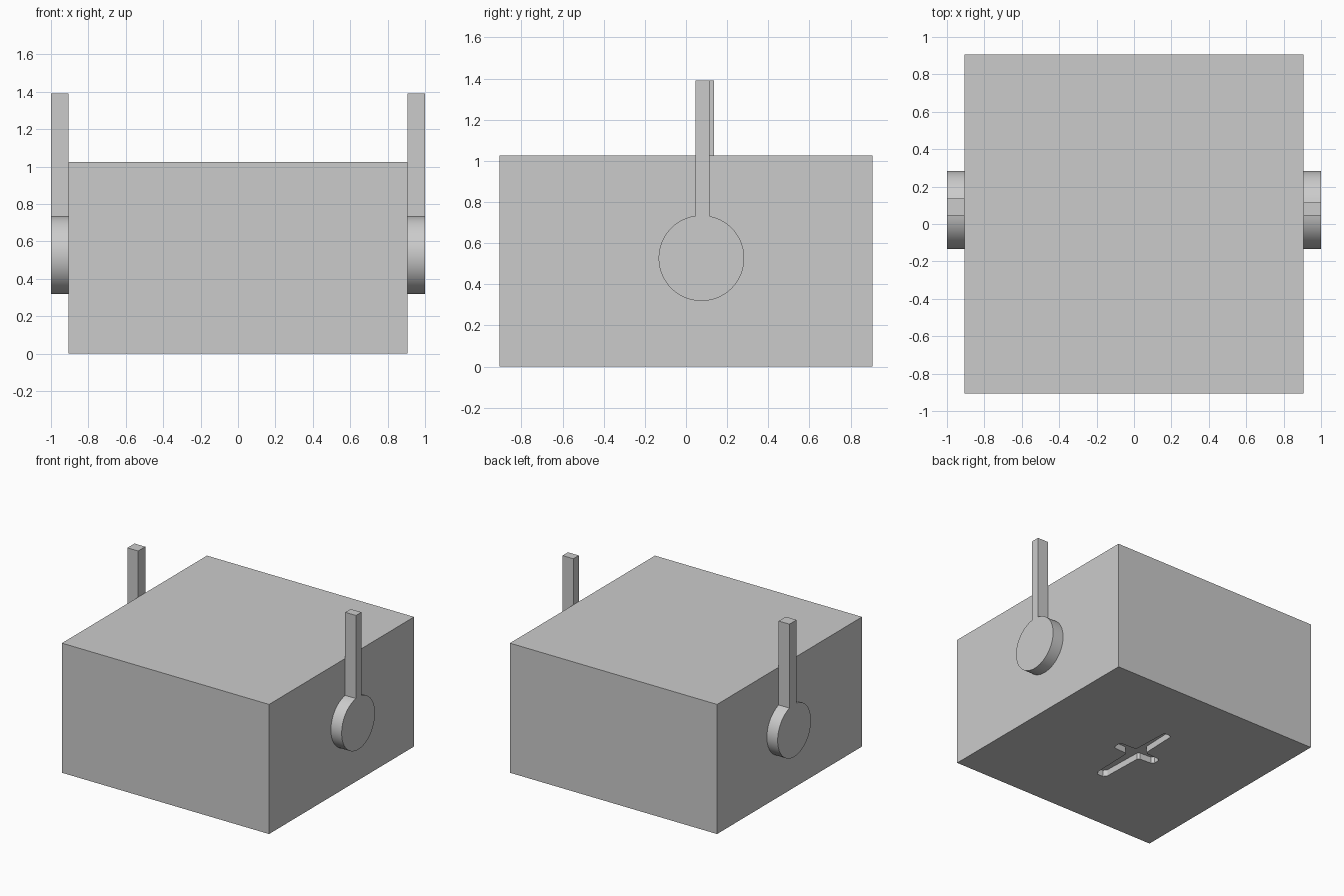
import bpy
import bmesh
import math
from mathutils import Vector

default = bpy.data.objects.get("Cube")
if default:
    bpy.data.objects.remove(default, do_unlink=True)

grey = bpy.data.materials.new("light grey")
grey.use_nodes = True
colour = (0.6, 0.6, 0.6, 1)
grey.diffuse_color = colour
grey.node_tree.nodes["Principled BSDF"].inputs["Base Color"].default_value = colour


def prism(name, outline, depth):
    """Extrude a closed 3D outline along a depth vector."""
    bm = bmesh.new()
    face = bm.faces.new([bm.verts.new(p) for p in outline])
    ext = bmesh.ops.extrude_face_region(bm, geom=[face], use_keep_orig=True)
    moved = [v for v in ext["geom"] if isinstance(v, bmesh.types.BMVert)]
    bmesh.ops.translate(bm, verts=moved, vec=Vector(depth))
    bmesh.ops.recalc_face_normals(bm, faces=bm.faces)
    mesh = bpy.data.meshes.new(name)
    bm.to_mesh(mesh)
    bm.free()
    mesh.materials.append(grey)
    obj = bpy.data.objects.new(name, mesh)
    bpy.context.collection.objects.link(obj)
    return obj


def smooth(obj):
    bpy.ops.object.select_all(action="DESELECT")
    obj.select_set(True)
    bpy.context.view_layer.objects.active = obj
    bpy.ops.object.shade_smooth_by_angle(angle=math.radians(30))


# Main box
W, H = 0.906, 1.025
body = prism("box_body", [(-W, -W, 0), (W, -W, 0), (W, W, 0), (-W, W, 0)], (0, 0, H))

# Tapered cross recess in the underside, with rounded arm tips
half = [(0.02, 0.38), (0.034, 0.366), (0.044, 0.09), (0.058, 0.076),
        (0.17, 0.07), (0.186, 0.05), (0.186, 0.01), (0.17, -0.01),
        (0.068, -0.016), (0.054, -0.03), (0.045, -0.35), (0.025, -0.38)]
cross = half + [(-x, y) for x, y in reversed(half)]
cutter = prism("cross_cutter", [(x, y, -0.05) for x, y in cross], (0, 0, 0.1))
cutter.hide_render = True
cutter.hide_set(True)
cut = body.modifiers.new("cross_recess", "BOOLEAN")
cut.operation = "DIFFERENCE"
cut.solver = "EXACT"
cut.object = cutter


# Side levers: a round hub with an upright bar in one outline
def lever(name, side, bar_back):
    cy, cz, r, bar_front, top = 0.075, 0.527, 0.208, 0.046, 1.39
    start = math.acos((bar_front - cy) / r)
    end = math.acos((bar_back - cy) / r) + math.tau
    steps = 72
    angles = [start + (end - start) * i / steps for i in range(steps + 1)]
    outline = [(cy + r * math.cos(a), cz + r * math.sin(a)) for a in angles]
    outline += [(bar_back, top), (bar_front, top)]
    obj = prism(name, [(side * W, y, z) for y, z in outline], (side * (1 - W), 0, 0))
    smooth(obj)


lever("left_lever", 1, 0.114)
lever("right_lever", -1, 0.135)
